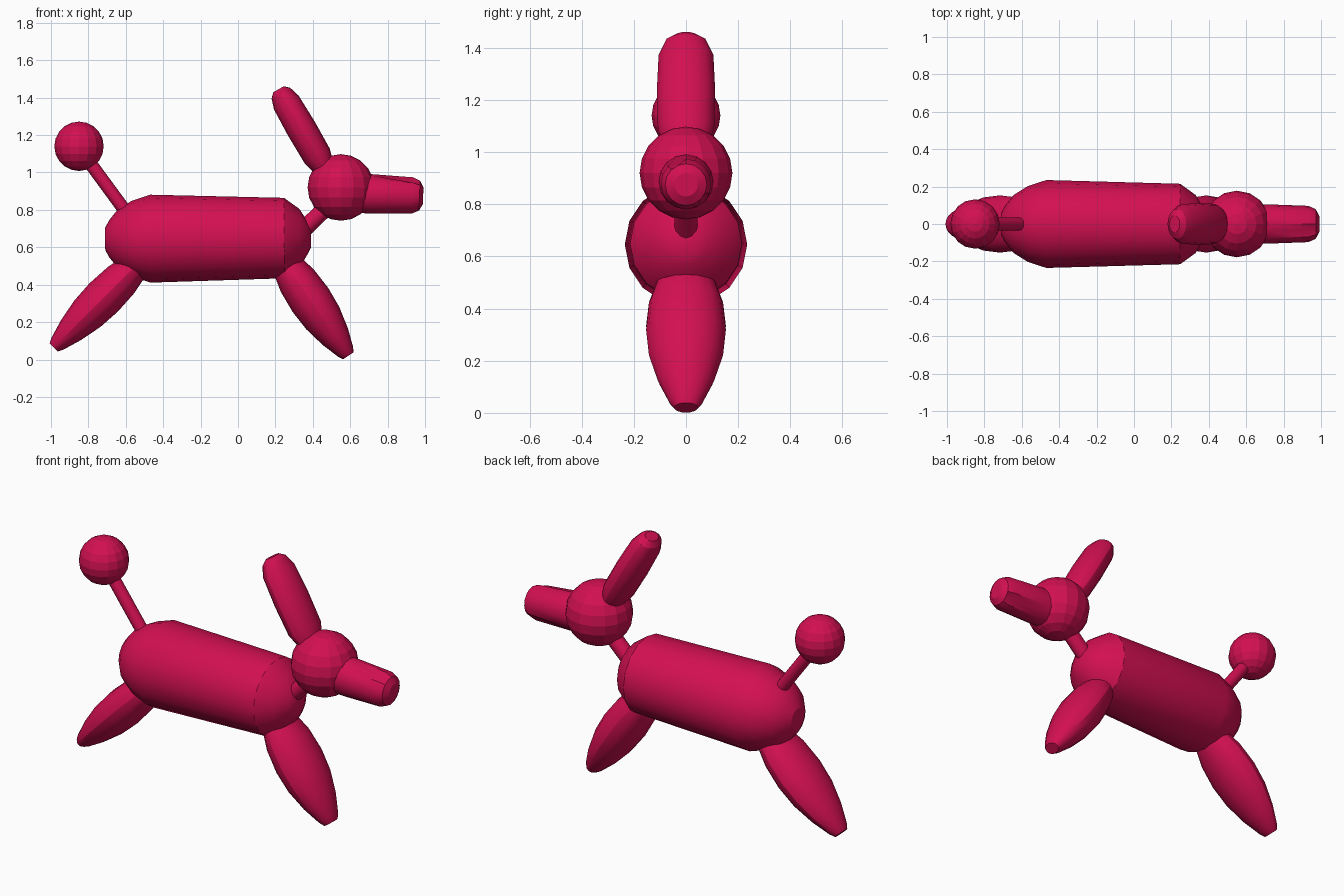
import bpy, bmesh, math
from mathutils import Vector

cube = bpy.data.objects.get("Cube")
if cube:
    bpy.data.objects.remove(cube, do_unlink=True)

pink = bpy.data.materials.new("crimson_pink")
pink.use_nodes = True
COLOR = (0.65, 0.005, 0.084, 1)
pink.diffuse_color = COLOR
pink.node_tree.nodes["Principled BSDF"].inputs["Base Color"].default_value = COLOR


def finish(name, bm, smooth):
    """Turn a bmesh into a coloured object."""
    bmesh.ops.recalc_face_normals(bm, faces=bm.faces)
    mesh = bpy.data.meshes.new(name)
    bm.to_mesh(mesh)
    bm.free()
    mesh.materials.append(pink)
    obj = bpy.data.objects.new(name, mesh)
    bpy.context.collection.objects.link(obj)
    if smooth:
        bpy.ops.object.select_all(action='DESELECT')
        obj.select_set(True)
        bpy.context.view_layer.objects.active = obj
        bpy.ops.object.shade_smooth_by_angle(angle=math.radians(smooth))
    return obj


def lathe(name, start, end, profile, thick=1.0, sides=16, smooth=28, dents=()):
    """Spin (position, radius) pairs round an axis in the xz plane.
    thick scales the section across its width; dents push in (ring, side)."""
    a, b = Vector((start[0], 0, start[1])), Vector((end[0], 0, end[1]))
    across = Vector((0, 1, 0))
    normal = (b - a).normalized().cross(across) * thick
    bm = bmesh.new()
    rings = []
    for i, (t, r) in enumerate(profile):
        ring = []
        for j in range(sides):
            ang = math.tau * j / sides
            rad = r * (0.75 if (i, j) in dents else 1)
            ring.append(bm.verts.new(a.lerp(b, t) + rad * (across * math.cos(ang) + normal * math.sin(ang))))
        rings.append(ring)
    for low, high in zip(rings, rings[1:]):
        for j in range(sides):
            k = (j + 1) % sides
            bm.faces.new((low[j], low[k], high[k], high[j]))
    bm.faces.new(rings[0])
    bm.faces.new(rings[-1])
    return finish(name, bm, smooth)


def ball(name, x, z, radius):
    bm = bmesh.new()
    bmesh.ops.create_uvsphere(bm, u_segments=16, v_segments=10, radius=radius)
    bmesh.ops.translate(bm, verts=bm.verts, vec=(x, 0, z))
    return finish(name, bm, 0)


# Body: a long balloon with rounded ends
lathe("body", (-0.71, 0.645), (0.39, 0.65),
      [(0, 0.06), (0.02, 0.10), (0.06, 0.155), (0.13, 0.203), (0.22, 0.235),
       (0.87, 0.215), (0.945, 0.155), (0.985, 0.085), (1, 0.05)])

# Legs: flattened, spindle-shaped balloons
leg = [(0, 0.045), (0.04, 0.065), (0.18, 0.108), (0.35, 0.142), (0.52, 0.153),
       (0.7, 0.142), (0.86, 0.108), (1, 0.055)]
lathe("back_leg", (-0.985, 0.065), (-0.47, 0.58), leg, thick=0.7)
lathe("front_leg", (0.59, 0.02), (0.20, 0.594), leg, thick=0.75)

# Neck and tail rods
lathe("neck", (0.33, 0.675), (0.50, 0.84), [(0, 0.045), (1, 0.045)], sides=12, smooth=35)
lathe("tail", (-0.60, 0.79), (-0.82, 1.09), [(0, 0.035), (1, 0.035)], sides=12, smooth=35)
ball("tail_ball", -0.85, 1.14, 0.132)

# Head, creased snout and ear
ball("head", 0.55, 0.92, 0.178)
lathe("snout", (0.60, 0.89), (0.99, 0.875),
      [(0, 0.105), (0.3, 0.105), (0.85, 0.097), (0.95, 0.08), (1, 0.045)],
      dents=[(2, 5), (2, 14)])
lathe("ear", (0.217, 1.445), (0.46, 1.025),
      [(0, 0.045), (0.05, 0.08), (0.17, 0.105), (0.5, 0.112), (0.85, 0.108), (1, 0.08)],
      thick=0.72)
